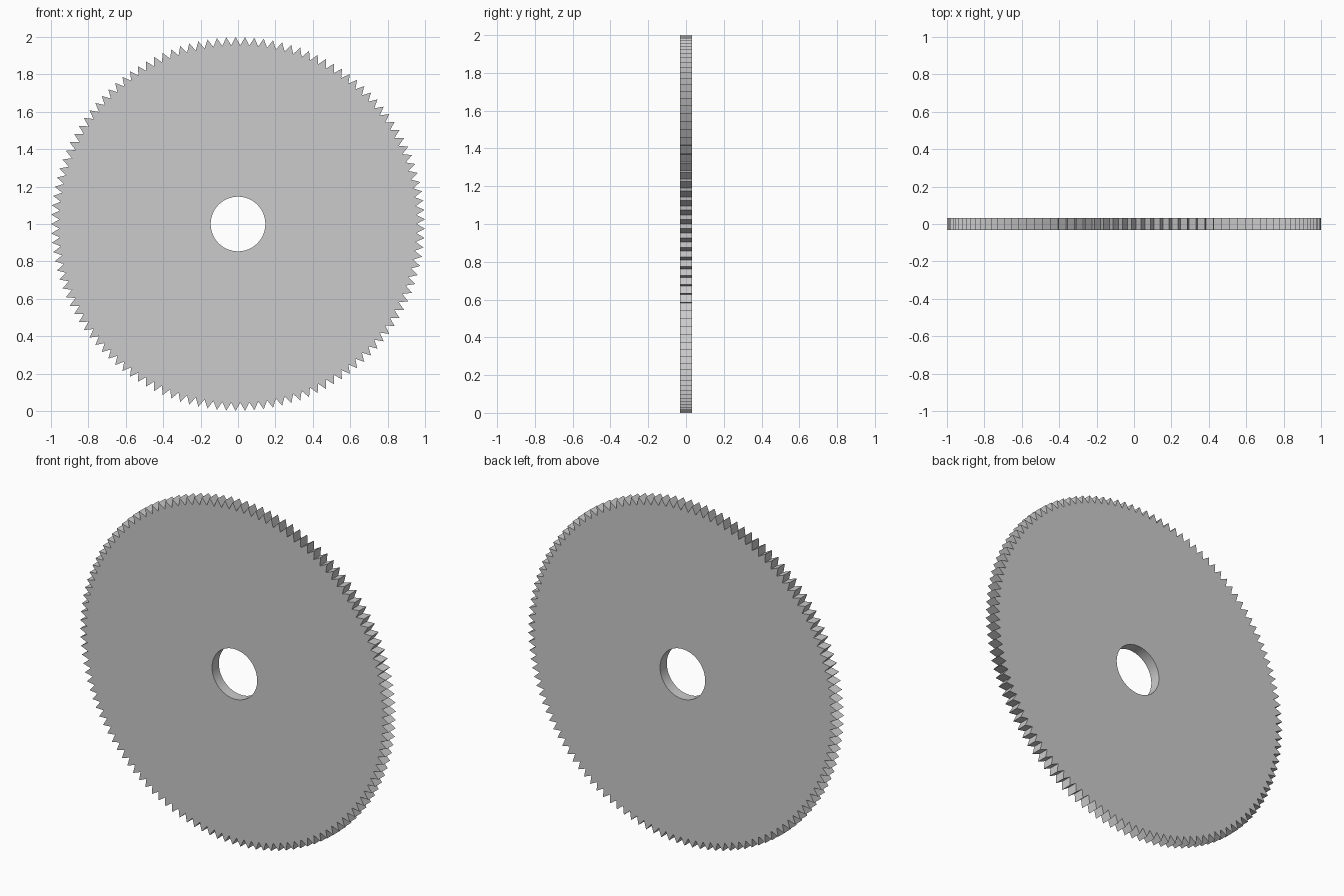
import bpy, bmesh
from math import pi, cos, sin, radians

if "Cube" in bpy.data.objects:
    bpy.data.objects.remove(bpy.data.objects["Cube"])

TEETH = 125
R_TIP, R_ROOT, R_HOLE = 1.0, 0.955, 0.146
THICK = 0.063
CENTRE_Z = 1.0

bm = bmesh.new()


def ring(radius, shift):
    """One vertex per tooth; shift is in tooth pitches, starting from -x."""
    verts = []
    for i in range(TEETH):
        a = pi + 2 * pi * (i + shift) / TEETH
        verts.append(bm.verts.new((radius * cos(a), -THICK / 2,
                                   CENTRE_Z + radius * sin(a))))
    return verts


# flat profile: annular plate plus one triangle per tooth
tips = ring(R_TIP, 0)
roots = ring(R_ROOT, -0.5)
hole = ring(R_HOLE, -0.5)
for i in range(TEETH):
    j = (i + 1) % TEETH
    bm.faces.new((hole[i], roots[i], roots[j], hole[j]))
    bm.faces.new((roots[i], tips[i], roots[j]))

# thicken into a plate
result = bmesh.ops.extrude_face_region(bm, geom=bm.faces[:], use_keep_orig=True)
moved = [g for g in result["geom"] if isinstance(g, bmesh.types.BMVert)]
bmesh.ops.translate(bm, verts=moved, vec=(0, THICK, 0))
bmesh.ops.recalc_face_normals(bm, faces=bm.faces[:])

mesh = bpy.data.meshes.new("saw_blade")
bm.to_mesh(mesh)
bm.free()
blade = bpy.data.objects.new("saw_blade", mesh)
bpy.context.collection.objects.link(blade)

# smooth bore, crisp teeth
bpy.context.view_layer.objects.active = blade
blade.select_set(True)
bpy.ops.object.shade_smooth_by_angle(angle=radians(30))
